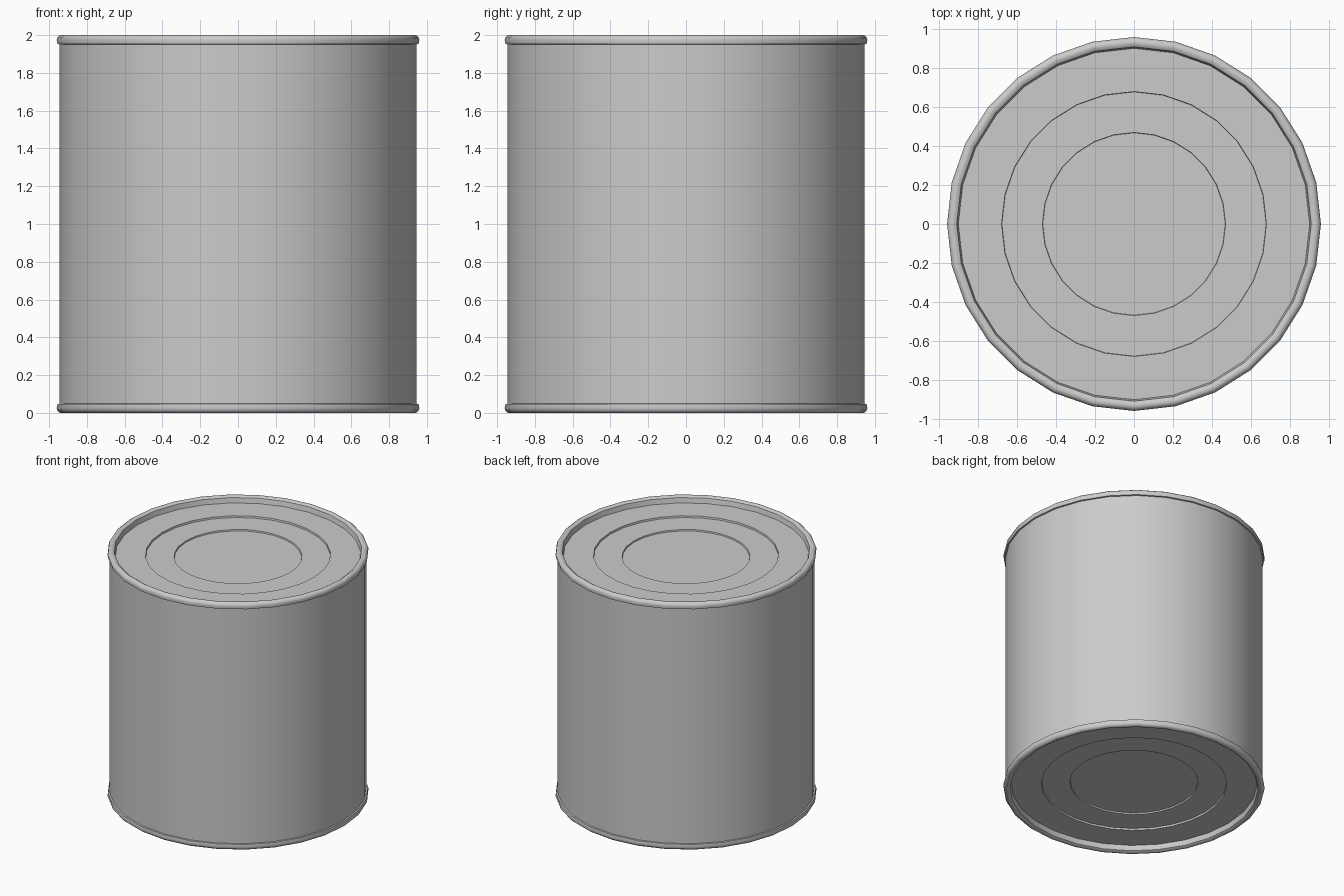
import bpy
import math

cube = bpy.data.objects.get("Cube")
if cube:
    bpy.data.objects.remove(cube, do_unlink=True)

SIDES = 28
HEIGHT = 2.0

# Single tin-grey metal colour
tin = bpy.data.materials.new("tin_grey")
tin.use_nodes = True
tin.diffuse_color = (0.6, 0.6, 0.6, 1)
tin.node_tree.nodes["Principled BSDF"].inputs["Base Color"].default_value = (0.6, 0.6, 0.6, 1)


def lathe(name, profile, cap=False, flip=False):
    """Spin (radius, z) points round z; cap closes the last ring, flip mirrors top to bottom."""
    verts, faces = [], []
    for r, z in profile:
        for i in range(SIDES):
            a = math.tau * i / SIDES
            verts.append((r * math.cos(a), r * math.sin(a), HEIGHT - z if flip else z))
    for k in range(len(profile) - 1):
        lo, hi = k * SIDES, (k + 1) * SIDES
        for i in range(SIDES):
            j = (i + 1) % SIDES
            faces.append((lo + i, lo + j, hi + j, hi + i))
    if cap:
        start = (len(profile) - 1) * SIDES
        faces.append(tuple(range(start, start + SIDES)))
    if flip:
        faces = [f[::-1] for f in faces]
    mesh = bpy.data.meshes.new(name)
    mesh.from_pydata(verts, [], faces)
    mesh.materials.append(tin)
    obj = bpy.data.objects.new(name, mesh)
    bpy.context.collection.objects.link(obj)
    bpy.ops.object.select_all(action='DESELECT')
    obj.select_set(True)
    bpy.context.view_layer.objects.active = obj
    bpy.ops.object.shade_smooth_by_angle(angle=math.radians(40))
    return obj


# Straight can wall
lathe("can_wall", [(0.945, 0.03), (0.945, 1.97)])

# Rolled rim and stepped, recessed end panel, the same at both ends
rim = [(0.94, 1.95), (0.956, 1.953), (0.96, 1.975), (0.955, 1.99), (0.942, 2.0),
       (0.925, 2.0), (0.91, 1.99), (0.902, 1.95)]
panel = [(0.902, 1.95), (0.68, 1.95), (0.678, 1.936), (0.47, 1.936), (0.468, 1.925)]
for end, flip in (("top", False), ("bottom", True)):
    lathe(end + "_rim", rim, flip=flip)
    lathe(end + "_panel", panel, cap=True, flip=flip)
